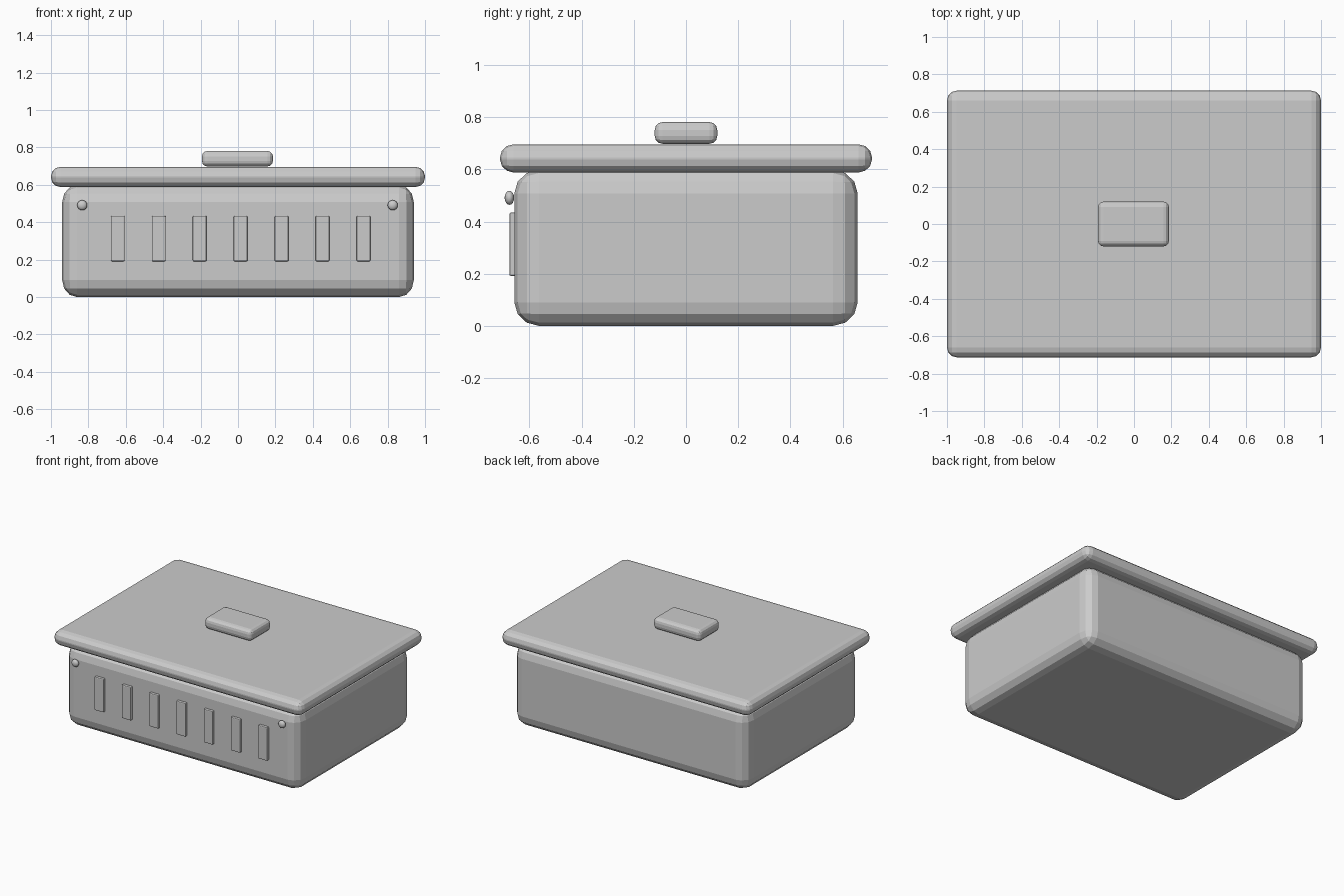
import bpy
import bmesh
from mathutils import Vector

cube = bpy.data.objects.get("Cube")
if cube:
    bpy.data.objects.remove(cube, do_unlink=True)

grey = bpy.data.materials.new("light grey")
grey.use_nodes = True
COLOUR = (0.6, 0.6, 0.6, 1.0)
grey.diffuse_color = COLOUR
grey.node_tree.nodes["Principled BSDF"].inputs["Base Color"].default_value = COLOUR


def finish(name, bm, centre):
    mesh = bpy.data.meshes.new(name)
    bm.to_mesh(mesh)
    bm.free()
    mesh.materials.append(grey)
    obj = bpy.data.objects.new(name, mesh)
    obj.location = centre
    bpy.context.collection.objects.link(obj)
    return obj


def rounded_box(name, low, high, radii, segments=3):
    """Box with faceted rounded edges; radii may differ per axis."""
    low, high, radii = Vector(low), Vector(high), Vector(radii)
    size = high - low
    bm = bmesh.new()
    bmesh.ops.create_cube(bm, size=1)
    bmesh.ops.scale(bm, verts=bm.verts, vec=[s / r for s, r in zip(size, radii)])
    bmesh.ops.bevel(bm, geom=list(bm.edges), offset=1, offset_type='OFFSET',
                    segments=segments, profile=0.5, affect='EDGES')
    bmesh.ops.scale(bm, verts=bm.verts, vec=radii)
    return finish(name, bm, (low + high) / 2)


# Main container, overhanging lid and its grip
rounded_box("body", (-0.94, -0.658, 0), (0.94, 0.658, 0.598), (0.08, 0.095, 0.09))
rounded_box("lid", (-1, -0.713, 0.588), (1, 0.713, 0.696), (0.052, 0.052, 0.05))
rounded_box("lid_handle", (-0.193, -0.12, 0.698), (0.187, 0.12, 0.781),
            (0.03, 0.03, 0.03))

# Row of raised slats across the front
for i in range(7):
    x = 0.014 + (i - 3) * 0.219
    rounded_box(f"front_slat_{i + 1}", (x - 0.037, -0.677, 0.191),
                (x + 0.037, -0.64, 0.434), (0.006, 0.006, 0.006), 2)

# Small studs at the upper front corners
for side, x in (("right", -0.833), ("left", 0.827)):
    bm = bmesh.new()
    bmesh.ops.create_uvsphere(bm, u_segments=16, v_segments=8, radius=0.027)
    bmesh.ops.scale(bm, verts=bm.verts, vec=(1, 0.68, 1))
    stud = finish(f"{side}_stud", bm, (x, -0.677, 0.491))
    for face in stud.data.polygons:
        face.use_smooth = True
